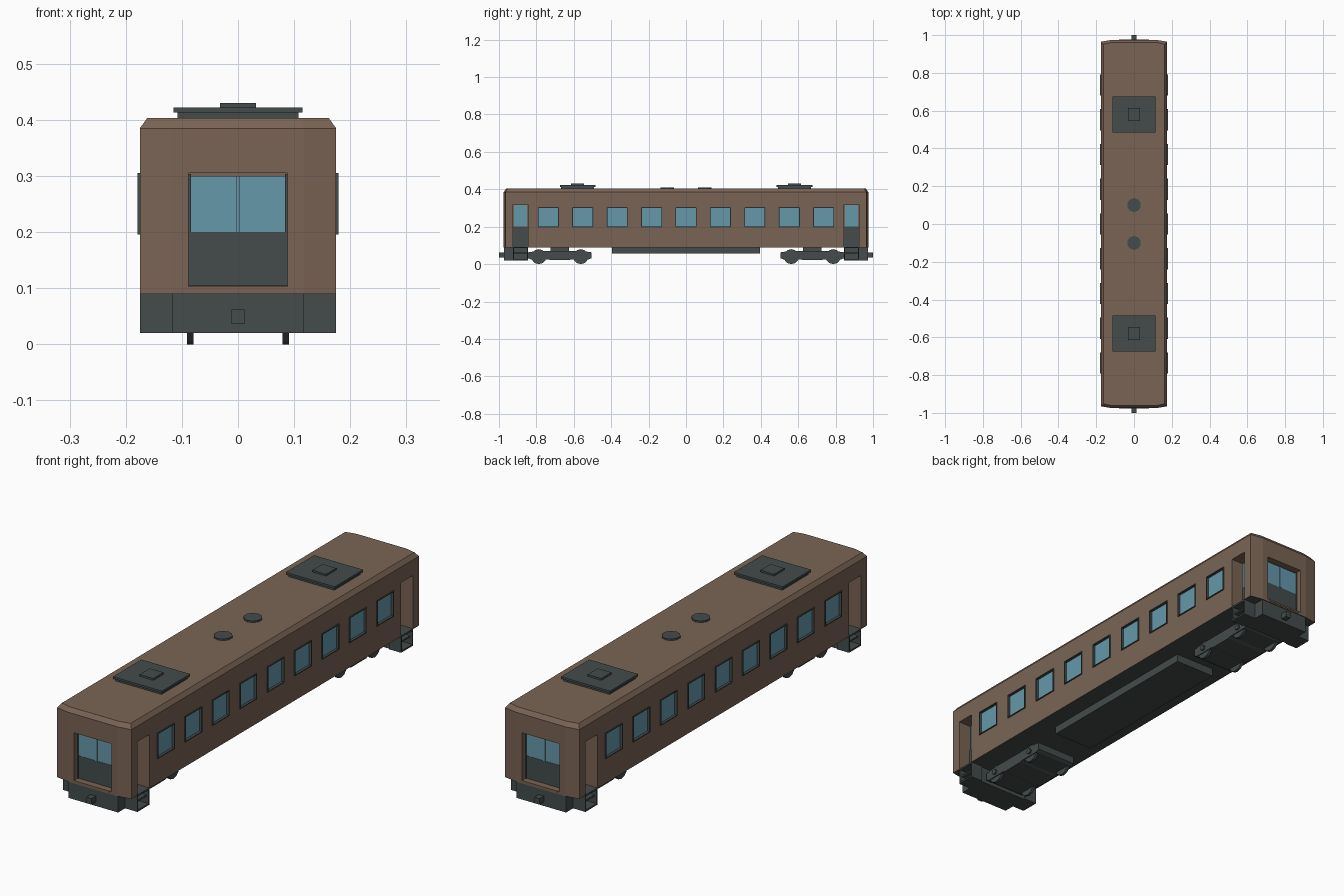
import bpy, bmesh, math
from mathutils import Matrix, Vector

if "Cube" in bpy.data.objects:
    bpy.data.objects.remove(bpy.data.objects["Cube"])


def material(name, rgb):
    m = bpy.data.materials.new(name)
    m.diffuse_color = (*rgb, 1)
    m.use_nodes = True
    m.node_tree.nodes["Principled BSDF"].inputs["Base Color"].default_value = m.diffuse_color
    return m


BROWN = material("brown_paint", (0.195, 0.127, 0.091))
DARK = material("dark_grey", (0.058, 0.072, 0.071))
GLASS = material("blue_glass", (0.133, 0.314, 0.410))


def finish(name, bm, *mats):
    bmesh.ops.recalc_face_normals(bm, faces=bm.faces)
    me = bpy.data.meshes.new(name)
    bm.to_mesh(me)
    bm.free()
    ob = bpy.data.objects.new(name, me)
    bpy.context.collection.objects.link(ob)
    for m in mats:
        me.materials.append(m)
    return ob


def add_box(bm, x0, x1, y0, y1, z0, z1):
    size = Matrix.Diagonal((abs(x1 - x0), abs(y1 - y0), abs(z1 - z0), 1))
    mid = Matrix.Translation(((x0 + x1) / 2, (y0 + y1) / 2, (z0 + z1) / 2))
    bmesh.ops.create_cube(bm, size=1, matrix=mid @ size)


def boxes(name, mat, *items):
    bm = bmesh.new()
    for b in items:
        add_box(bm, *b)
    return finish(name, bm, mat)


def add_disc(bm, center, radius, depth, sides, axis="Z"):
    rot = Matrix.Rotation(math.pi / 2, 4, "Y") if axis == "X" else Matrix()
    bmesh.ops.create_cone(bm, cap_ends=True, segments=sides, radius1=radius, radius2=radius,
                          depth=depth, matrix=Matrix.Translation(center) @ rot)


def flip(b, sx=1, sy=1):
    return (b[0] * sx, b[1] * sx, b[2] * sy, b[3] * sy, b[4], b[5])


SIGNS = [(sx, sy) for sx in (1, -1) for sy in (1, -1)]
WINDOWS = [i * 0.184 for i in range(-4, 5)]

# Body shell: tapered plan, three rings with a chamfered roof edge
bm = bmesh.new()


def plan(inset, z):
    w, e = 0.175 - inset, 0.975 - inset
    pts = [(-0.117, -e), (0.117, -e), (w, -e + 0.01), (w, e - 0.01),
           (0.117, e), (-0.117, e), (-w, e - 0.01), (-w, -e + 0.01)]
    return [bm.verts.new((x, y, z)) for x, y in pts]


rings = [plan(0, 0.09), plan(0, 0.385), plan(0.013, 0.403)]
bm.faces.new(rings[0])
bm.faces.new(rings[2])
for a, b in zip(rings, rings[1:]):
    for i in range(8):
        j = (i + 1) % 8
        bm.faces.new((a[i], a[j], b[j], b[i]))
body = finish("body_shell", bm, BROWN, DARK)

# Openings for side windows, side doors and end doors
cuts = [flip((0.16, 0.20, y - 0.0565, y + 0.0565, 0.196, 0.305), sx) for y in WINDOWS for sx in (1, -1)]
cuts += [flip((0.115, 0.20, 0.845, 0.925, 0.07, 0.318), *s) for s in SIGNS]
cuts += [flip((-0.088, 0.088, 0.945, 1.0, 0.103, 0.305), 1, s) for s in (1, -1)]
cutter = boxes("opening_cutter", BROWN, *cuts)
cutter.hide_render = True
mod = body.modifiers.new("openings", "BOOLEAN")
mod.operation = "DIFFERENCE"
mod.solver = "EXACT"
mod.object = cutter
bpy.context.view_layer.objects.active = body
bpy.ops.object.modifier_apply(modifier=mod.name)
bpy.data.objects.remove(cutter)
# Dark underside
for p in body.data.polygons:
    p.material_index = 1 if p.normal.z < -0.9 and p.center.z < 0.1 else 0

# Side windows with thin dark frames
frames, panes = [], []
for sx in (1, -1):
    for y in WINDOWS:
        a, b, t = y - 0.0565, y + 0.0565, 0.004
        parts = [(0.162, 0.179, a, b, 0.196, 0.2), (0.162, 0.179, a, b, 0.301, 0.305),
                 (0.162, 0.179, a, a + t, 0.2, 0.301), (0.162, 0.179, b - t, b, 0.2, 0.301)]
        frames += [flip(p, sx) for p in parts]
        panes.append(flip((0.162, 0.168, a + t, b - t, 0.2, 0.301), sx))
boxes("side_window_frames", DARK, *frames)
boxes("side_window_glass", GLASS, *panes)

# Recessed side doors
boxes("side_door_panels", DARK, *[flip((0.112, 0.12, 0.846, 0.924, 0.09, 0.2), *s) for s in SIGNS])
boxes("side_door_glass", GLASS, *[flip((0.112, 0.12, 0.851, 0.919, 0.2, 0.315), *s) for s in SIGNS])

# End doors: lower panel, two panes, centre post, thin surround and sill
for sy, end in ((-1, "front"), (1, "back")):
    def at(*b):
        return flip(b, 1, sy)
    boxes(end + "_door_panel", DARK, at(-0.087, 0.087, 0.942, 0.951, 0.104, 0.2),
          at(-0.088, -0.084, 0.942, 0.953, 0.104, 0.304), at(0.084, 0.088, 0.942, 0.953, 0.104, 0.304))
    boxes(end + "_door_glass", GLASS, at(-0.084, -0.004, 0.942, 0.950, 0.2, 0.3),
          at(0.004, 0.084, 0.942, 0.950, 0.2, 0.3))
    boxes(end + "_door_post", GLASS, at(-0.004, 0.004, 0.942, 0.953, 0.2, 0.3))
    boxes(end + "_door_sill", BROWN, at(-0.08, 0.08, 0.974, 0.977, 0.096, 0.103))
    # Buffer beam and coupler
    boxes(end + "_buffer_beam", DARK, at(-0.117, 0.117, 0.85, 0.972, 0.02, 0.092))
    boxes(end + "_coupler", DARK, at(-0.012, 0.012, 0.96, 1.0, 0.036, 0.062))

    # Boarding steps: two side plates and three treads on each side
    steps = []
    for sx in (1, -1):
        for p in ((0.117, 0.175, 0.845, 0.85, 0.02, 0.092), (0.117, 0.175, 0.92, 0.925, 0.02, 0.092),
                  (0.117, 0.175, 0.85, 0.92, 0.02, 0.027), (0.117, 0.165, 0.85, 0.92, 0.055, 0.062),
                  (0.112, 0.175, 0.85, 0.92, 0.085, 0.092)):
            steps.append(flip(p, sx, sy))
    boxes(end + "_boarding_steps", DARK, *steps)

    # Bogie frame: side profile extruded across the coach
    bm = bmesh.new()
    prof = [(-0.17, 0.032), (-0.155, 0.025), (-0.06, 0.025), (-0.05, 0.021), (0.05, 0.021),
            (0.06, 0.025), (0.155, 0.025), (0.17, 0.032), (0.17, 0.063), (0.12, 0.07),
            (-0.12, 0.07), (-0.17, 0.063)]
    face = bm.faces.new([bm.verts.new((-0.095, 0.675 * sy + y, z)) for y, z in prof])
    ext = bmesh.ops.extrude_face_region(bm, geom=[face])
    bmesh.ops.translate(bm, vec=Vector((0.19, 0, 0)),
                        verts=[v for v in ext["geom"] if isinstance(v, bmesh.types.BMVert)])
    add_box(bm, -0.05, 0.05, 0.675 * sy - 0.05, 0.675 * sy + 0.05, 0.06, 0.092)
    finish(end + "_bogie_frame", bm, DARK)

    # Wheels with axle hubs
    bm = bmesh.new()
    for sx in (1, -1):
        for dy in (-0.112, 0.112):
            y = 0.675 * sy + dy
            add_disc(bm, (0.085 * sx, y, 0.04), 0.04, 0.012, 12, "X")
            add_disc(bm, (0.097 * sx, y, 0.045), 0.012, 0.012, 8, "X")
    finish(end + "_wheels", bm, DARK)

    # Roof equipment pod
    y = 0.58 * sy
    boxes(end + "_roof_pod", DARK, (-0.108, 0.108, y - 0.088, y + 0.088, 0.4, 0.413),
          (-0.115, 0.115, y - 0.095, y + 0.095, 0.413, 0.422))
    boxes(end + "_roof_pod_grille", DARK, (-0.032, 0.032, y - 0.034, y + 0.034, 0.42, 0.43))

# Equipment box under the floor
boxes("underfloor_box", DARK, (-0.095, 0.095, -0.395, 0.395, 0.056, 0.092))

# Round roof vents
bm = bmesh.new()
for y in (-0.1, 0.1):
    add_disc(bm, (0, y, 0.405), 0.037, 0.01, 10)
finish("roof_vents", bm, DARK)
